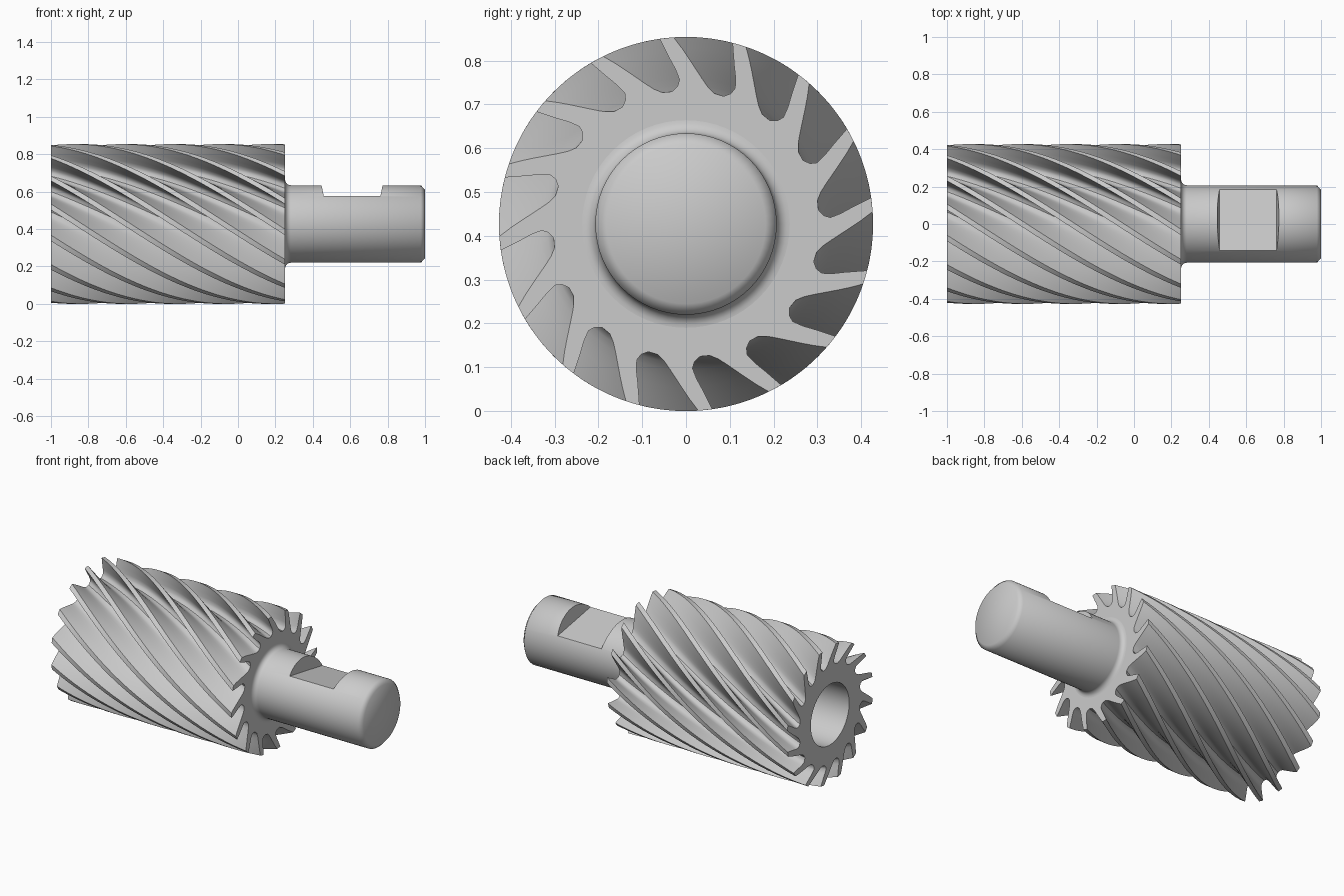
import bpy, bmesh
from math import sin, cos, pi, radians
from mathutils import Matrix

if "Cube" in bpy.data.objects:
    bpy.data.objects.remove(bpy.data.objects["Cube"])

R, CZ = 0.427, 0.427            # cutter radius and axis height
X0, X1 = -1.0, 0.252            # cutter body extent
TEETH, STEPS, SEG = 16, 64, 64
TWIST = radians(108.3) / (X1 - X0)    # helix rate, radians per unit of x
# one flute: (degrees, radius) going clockwise from a tooth tip
FLUTE = [(0, R), (-2.6, .400), (-5.3, .373), (-7.7, .352), (-10.2, .333), (-12.8, .317),
         (-16, .305), (-20.2, .304), (-22.8, .315), (-23.7, .330), (-22.4, .354),
         (-20.6, .380), (-19.3, .404), (-18.2, R), (-20.3, R)]


def ring(bm, x, points):
    """Vertices at height x along the axis from (angle, radius) pairs."""
    return [bm.verts.new((x, r * cos(a), CZ + r * sin(a))) for a, r in points]


def circle(r):
    return [(2 * pi * i / SEG, r) for i in range(SEG)]


def skin(bm, a, b):
    n = len(a)
    for i in range(n):
        bm.faces.new((a[i], a[(i + 1) % n], b[(i + 1) % n], b[i]))


def loop_edges(bm, vs):
    out = []
    for i, v in enumerate(vs):
        w = vs[(i + 1) % len(vs)]
        out.append(bm.edges.get((v, w)) or bm.edges.new((v, w)))
    return out


def finish(bm, name):
    bmesh.ops.recalc_face_normals(bm, faces=bm.faces)
    me = bpy.data.meshes.new(name)
    bm.to_mesh(me)
    bm.free()
    ob = bpy.data.objects.new(name, me)
    bpy.context.collection.objects.link(ob)
    return ob


def activate(ob):
    bpy.ops.object.select_all(action='DESELECT')
    ob.select_set(True)
    bpy.context.view_layer.objects.active = ob


# fluted cutter body, twisted along x
bm = bmesh.new()
rings = []
for s in range(STEPS + 1):
    x = X0 + (X1 - X0) * s / STEPS
    turn = radians(71.3) + TWIST * (x - X1)
    rings.append(ring(bm, x, [(turn + radians(d - 360 / TEETH * t), r)
                              for t in range(TEETH) for d, r in FLUTE]))
for a, b in zip(rings, rings[1:]):
    skin(bm, a, b)

# blind bore in the free end
mouth, floor = ring(bm, X0, circle(.19)), ring(bm, -.25, circle(.19))
skin(bm, mouth, floor)
bm.faces.new(floor)

# end faces
bmesh.ops.triangle_fill(bm, use_beauty=True,
                        edges=loop_edges(bm, rings[0]) + loop_edges(bm, mouth))
bmesh.ops.triangle_fill(bm, use_beauty=True, edges=loop_edges(bm, rings[-1]))
cutter = finish(bm, "fluted_cutter")

# shank with root fillet and end chamfer
F = .03
profile = [(.2, .207 + F)]
profile += [(X1 + F - F * cos(t), .207 + F - F * sin(t)) for t in [pi / 12 * i for i in range(7)]]
profile += [(.978, .207), (1.0, .182)]
bm = bmesh.new()
rows = [ring(bm, x, circle(r)) for x, r in profile]
for a, b in zip(rows, rows[1:]):
    skin(bm, a, b)
bm.faces.new(rows[0])
bm.faces.new(rows[-1])
shank = finish(bm, "shank")

# clamping flat, slightly tilted and with tapered walls
bm = bmesh.new()
bmesh.ops.create_cube(bm, size=1)
for v in bm.verts:
    top = v.co.z > 0
    v.co.x = (.168 if top else .152) * (1 if v.co.x > 0 else -1)
    v.co.y *= .6
    v.co.z = .227 if top else .124
bm.transform(Matrix.Translation((.61, 0, CZ)) @ Matrix.Rotation(radians(-10), 4, 'X'))
notch = finish(bm, "flat_notch_tool")
notch.hide_render = True
mod = shank.modifiers.new("flat", 'BOOLEAN')
mod.operation, mod.solver, mod.object = 'DIFFERENCE', 'EXACT', notch
activate(shank)
bpy.ops.object.modifier_apply(modifier=mod.name)
bpy.data.objects.remove(notch)

# smooth shading with crisp edges
for ob, angle in ((cutter, 35), (shank, 50)):
    activate(ob)
    bpy.ops.object.shade_smooth_by_angle(angle=radians(angle))
